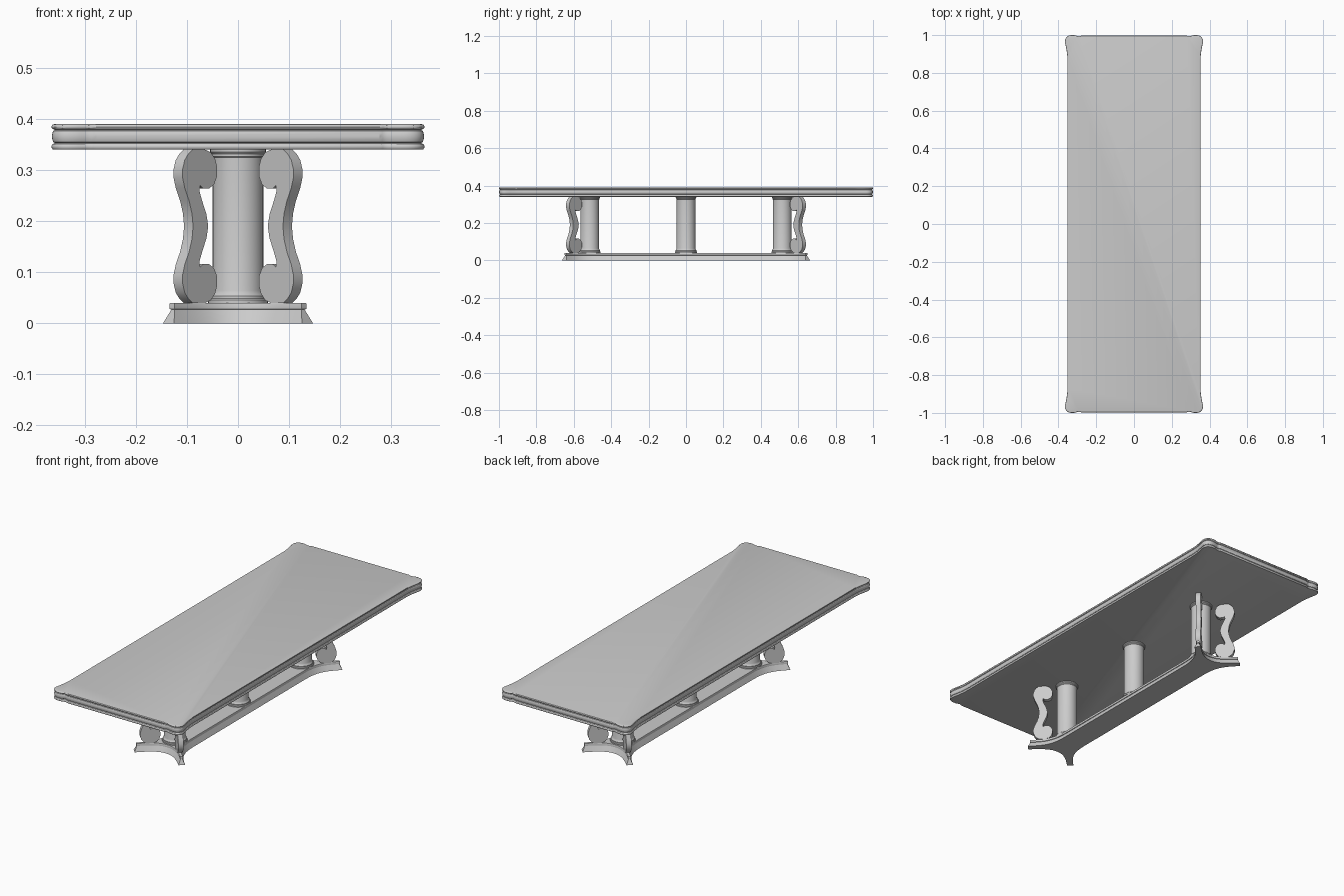
import bpy, bmesh, math
from mathutils import Vector

if "Cube" in bpy.data.objects:
    bpy.data.objects.remove(bpy.data.objects["Cube"])


def finish(name, bm, angle=30):
    bmesh.ops.recalc_face_normals(bm, faces=bm.faces)
    me = bpy.data.meshes.new(name)
    bm.to_mesh(me)
    bm.free()
    ob = bpy.data.objects.new(name, me)
    bpy.context.collection.objects.link(ob)
    bpy.ops.object.select_all(action='DESELECT')
    ob.select_set(True)
    bpy.context.view_layer.objects.active = ob
    bpy.ops.object.shade_smooth_by_angle(angle=math.radians(angle))
    return ob


def bezier(a, b, c, d, n=10):
    a, b, c, d = map(Vector, (a, b, c, d))
    return [tuple(a*(1-t)**3 + b*3*t*(1-t)**2 + c*3*t*t*(1-t) + d*t**3)
            for t in (i/n for i in range(n + 1))]


def four_way(q):
    """Mirror a counter-clockwise quarter outline into a full loop."""
    half = q + [(-x, y) for x, y in reversed(q)]
    pts = half + [(x, -y) for x, y in
                  [(x, y) for x, y in reversed(half)]]
    out = []
    for p in pts:
        if not out or (Vector(p) - Vector(out[-1])).length > 1e-4:
            out.append(p)
    return out


def inset(pts, d):
    out, n = [], len(pts)
    for i, p in enumerate(pts):
        p = Vector(p)
        e1 = (p - Vector(pts[i-1])).normalized()
        e2 = (Vector(pts[(i+1) % n]) - p).normalized()
        n1, n2 = Vector((-e1.y, e1.x)), Vector((-e2.y, e2.x))
        out.append(p + (n1 + n2) * d / (1 + n1.dot(n2)))
    return out


def stack(name, outline, levels):
    """Solid with moulded edge: levels are (inset, z) pairs."""
    bm = bmesh.new()
    rings = [[bm.verts.new((p.x, p.y, z)) for p in inset(outline, d)]
             for d, z in levels]
    n = len(outline)
    for a, b in zip(rings, rings[1:]):
        for i in range(n):
            j = (i + 1) % n
            bm.faces.new((a[i], a[j], b[j], b[i]))
    bm.faces.new(rings[0])
    bm.faces.new(rings[-1])
    return finish(name, bm)


# Tabletop with eared corners and three rounded bands on the edge
corner = [(.352, .87), (.3535, .895), (.357, .92), (.362, .945)]
corner += bezier((.3655, .962), (.367, .985), (.352, 1.0), (.328, 1.0), 8)
corner += [(.312, .999), (.300, .995), (.292, .9935), (.284, .995), (.278, .9985)]


def band(z0, z1, bulge, base, n=6):
    return [(base - bulge * math.sin(math.pi*i/n),
             (z0+z1)/2 - (z1-z0)/2 * math.cos(math.pi*i/n)) for i in range(n + 1)]


edge = (band(.340, .352, .005, .005) + band(.3535, .3785, .005, .006)
        + band(.380, .390, .005, .005))
stack("tabletop", four_way(corner), edge)

# Plinth: long bar with forked feet, tapered sides and a lip on top
foot = [(.065, .40)]
foot += bezier((.065, .45), (.065, .55), (.085, .578), (.147, .640))
foot += bezier((.125, .663), (.065, .602), (.035, .588), (0, .588))
stack("plinth", four_way(foot),
      [(0, 0), (.012, .027), (.009, .028), (.009, .038), (.010, .040)])

# Three turned columns
column = [(.059, .040), (.059, .046), (.056, .049), (.056, .053), (.052, .058),
          (.050, .064), (.050, .325), (.052, .327), (.052, .332),
          (.055, .336), (.055, .341)]
circle = [(math.cos(2*math.pi*i/32), math.sin(2*math.pi*i/32)) for i in range(32)]
for name, y in (("front", -.515), ("middle", 0), ("back", .515)):
    bm = bmesh.new()
    rings = [[bm.verts.new((r*cx, y + r*cy, z)) for cx, cy in circle]
             for r, z in column]
    for a, b in zip(rings, rings[1:]):
        for i in range(32):
            j = (i + 1) % 32
            bm.faces.new((a[i], a[j], b[j], b[i]))
    bm.faces.new(rings[0])
    bm.faces.new(rings[-1])
    finish(name + "_column", bm)

# Scroll brackets set diagonally on the feet (radius, height above mid)
upper = [(.137, 0), (.140, .025), (.148, .050), (.160, .075), (.166, .095),
         (.166, .112), (.160, .130), (.150, .142), (.138, .1505), (.105, .1505),
         (.088, .145), (.076, .132), (.070, .115), (.071, .097), (.079, .082),
         (.093, .074), (.108, .074), (.118, .080), (.119, .068),
         (.111, .048), (.100, .024), (.095, 0)]
lower = [(r, -z) for r, z in reversed(upper)][1:-1]
T = .0125
for sy, end in ((-1, "front"), (1, "back")):
    for sx, side in ((-1, "left"), (1, "right")):
        u = Vector((sx, sy, 0)).normalized()
        w = Vector((-u.y, u.x, 0))
        bm = bmesh.new()
        faces = []
        for s in (-T, T):
            vs = [bm.verts.new(Vector((0, sy*.515, .19 + z)) + u*r + w*s)
                  for r, z in upper + lower]
            faces.append(vs)
            bm.faces.new(vs)
        a, b = faces
        for i in range(len(a)):
            j = (i + 1) % len(a)
            bm.faces.new((a[i], a[j], b[j], b[i]))
        finish(f"scroll_{end}_{side}", bm)
